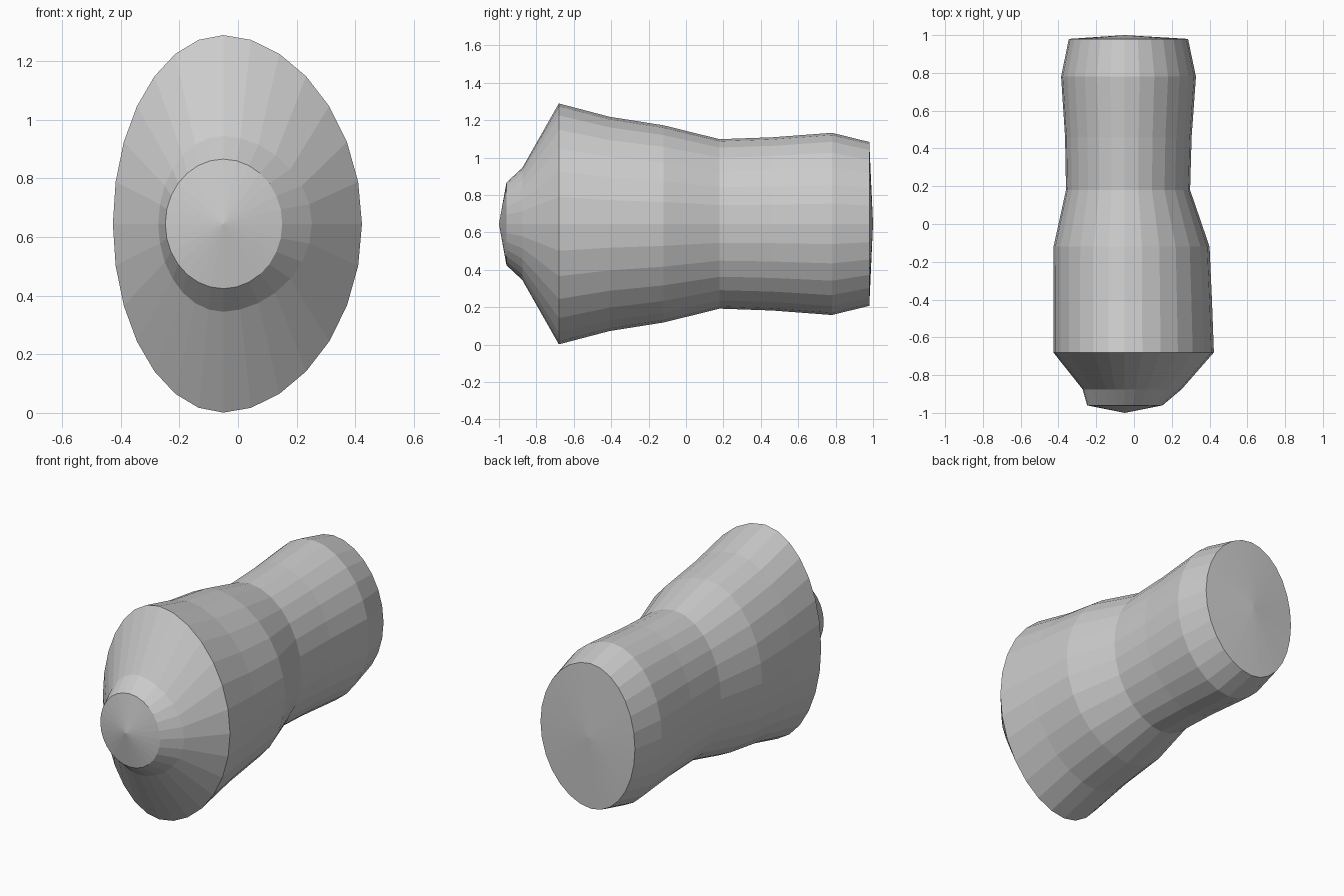
import bpy, bmesh, math

if "Cube" in bpy.data.objects:
    bpy.data.objects.remove(bpy.data.objects["Cube"])

SIDES = 28
CX, CZ = -0.05, 0.645   # axis of the body

# Ring profile along the length: y, left half-width, right half-width, half-height
RINGS = [
    (-0.96, 0.198, 0.201, 0.221),
    (-0.875, 0.222, 0.302, 0.300),
    (-0.68, 0.377, 0.473, 0.644),
    (-0.41, 0.377, 0.463, 0.573),
    (-0.12, 0.376, 0.450, 0.527),
    (0.18, 0.310, 0.347, 0.453),
    (0.46, 0.315, 0.355, 0.463),
    (0.78, 0.336, 0.378, 0.487),
    (0.98, 0.295, 0.336, 0.438),
]


def make_ring(bm, y, left, right, height):
    verts = []
    for i in range(SIDES):
        a = 2 * math.pi * i / SIDES
        s = math.sin(a)
        x = left * s
        if s > 0:  # the right side bulges further than the left
            x += (right - left) * s ** 1.5
        verts.append(bm.verts.new((CX + x, y, CZ + height * math.cos(a))))
    return verts


def fan(bm, ring, y):
    tip = bm.verts.new((CX, y, CZ))
    for i in range(SIDES):
        bm.faces.new((ring[i], ring[(i + 1) % SIDES], tip))


bm = bmesh.new()
rings = [make_ring(bm, *r) for r in RINGS]

# Side walls
for a, b in zip(rings, rings[1:]):
    for i in range(SIDES):
        j = (i + 1) % SIDES
        bm.faces.new((a[i], a[j], b[j], b[i]))

# Shallow pointed front and rear caps
fan(bm, rings[0], -1.0)
fan(bm, rings[-1], 1.0)

bmesh.ops.recalc_face_normals(bm, faces=bm.faces)
mesh = bpy.data.meshes.new("waisted_body")
bm.to_mesh(mesh)
bm.free()
bpy.context.collection.objects.link(bpy.data.objects.new("waisted_body", mesh))
